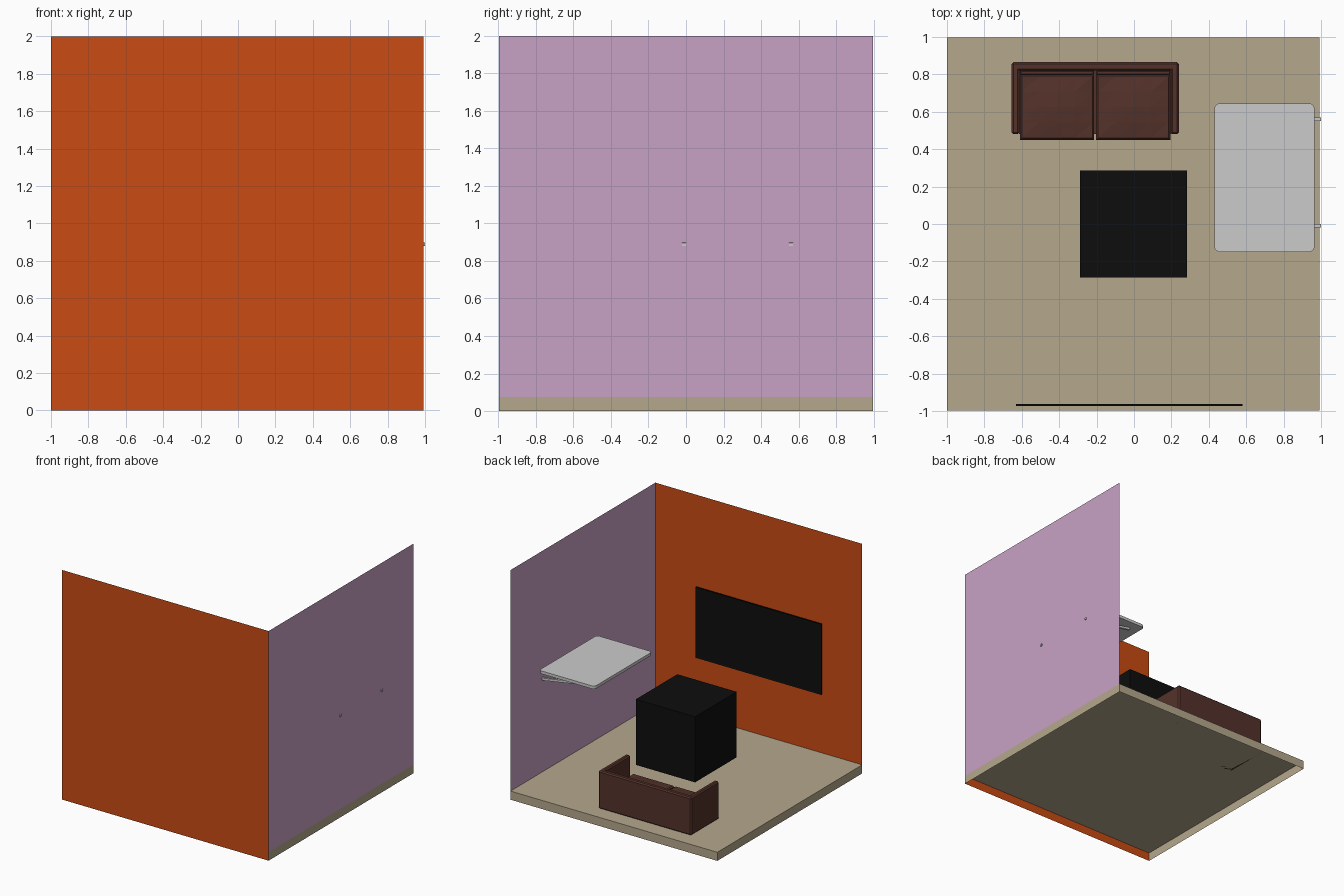
import bpy, bmesh, math
from mathutils import Vector

if "Cube" in bpy.data.objects:
    bpy.data.objects.remove(bpy.data.objects["Cube"])


def material(name, rgb):
    m = bpy.data.materials.new(name)
    lin = [((c / 255 + 0.055) / 1.055) ** 2.4 if c > 10 else c / 255 / 12.92 for c in rgb]
    m.diffuse_color = (*lin, 1)
    m.use_nodes = True
    m.node_tree.nodes["Principled BSDF"].inputs["Base Color"].default_value = m.diffuse_color
    return m


ORANGE = material("orange_paint", (202, 75, 18))
LILAC = material("lilac_paint", (201, 162, 197))
TAN = material("tan_floor", (181, 167, 140))
BROWN = material("brown_leather", (84, 50, 42))
BLACK = material("black", (13, 13, 13))


def finish(name, bm, mat=None):
    bmesh.ops.recalc_face_normals(bm, faces=bm.faces)
    me = bpy.data.meshes.new(name)
    bm.to_mesh(me)
    bm.free()
    ob = bpy.data.objects.new(name, me)
    bpy.context.collection.objects.link(ob)
    if mat:
        me.materials.append(mat)
    return ob


def box_bm(lo, hi):
    bm = bmesh.new()
    bmesh.ops.create_cube(bm, size=1)
    for v in bm.verts:
        v.co = Vector([l + (c + 0.5) * (h - l) for c, l, h in zip(v.co, lo, hi)])
    return bm


def box(name, lo, hi, mat=None, bevel=0):
    bm = box_bm(lo, hi)
    if bevel:
        bmesh.ops.bevel(bm, geom=bm.edges[:], offset=bevel, segments=1, affect='EDGES')
    return finish(name, bm, mat)


def prism(name, pts, direction, mat=None):
    bm = bmesh.new()
    face = bm.faces.new([bm.verts.new(p) for p in pts])
    ext = bmesh.ops.extrude_face_region(bm, geom=[face], use_keep_orig=True)
    bmesh.ops.translate(bm, vec=direction,
                        verts=[e for e in ext["geom"] if isinstance(e, bmesh.types.BMVert)])
    return finish(name, bm, mat)


def sheet(name, pts, mat):
    bm = bmesh.new()
    bm.faces.new([bm.verts.new(p) for p in pts])
    return finish(name, bm, mat)


# Room shell: thin walls, and a floor slab left open underneath and along the front
L, R, Y, F = -1.0, 0.993, 0.997, 0.075
sheet("front_wall", [(L, -Y, 0), (R, -Y, 0), (R, -Y, 2), (L, -Y, 2)], ORANGE)
sheet("right_wall", [(R, -Y, F), (R, Y, F), (R, Y, 2), (R, -Y, 2)], LILAC)
bm = box_bm((L, -Y, 0), (R, Y, F))
bm.normal_update()
bmesh.ops.delete(bm, geom=[f for f in bm.faces if f.normal.z < -0.5 or f.normal.y < -0.5],
                 context='FACES')
finish("floor", bm, TAN)

# Wall screen with a slim raised frame
bm = box_bm((-0.63, -0.972, 0.598), (0.58, -0.962, 1.215))
bm.normal_update()
front = [f for f in bm.faces if f.normal.y > 0.5]
bmesh.ops.inset_region(bm, faces=front, thickness=0.01)
bmesh.ops.translate(bm, verts=front[0].verts[:], vec=(0, -0.004, 0))
finish("wall_screen", bm, BLACK)

# Floating black cube
box("black_cube", (-0.288, -0.285, 0.222), (0.283, 0.287, 0.793), BLACK)

# Sofa frame: arms, back and base
X0, X1, YB, YF = -0.655, 0.24, 0.865, 0.48
box("sofa_back", (X0, 0.82, F), (X1, YB, 0.405), BROWN, 0.01)
for side, x in (("left", X0), ("right", X1 - 0.043)):
    box(side + "_sofa_arm", (x, YF, F), (x + 0.043, YB, 0.405), BROWN, 0.01)
box("sofa_base", (X0 + 0.04, YF, F), (X1 - 0.04, 0.83, 0.17), BROWN)


# Seat cushions: faceted domed top over a chamfered block
def cushion(name, x0, x1, y0, y1, z0, z1):
    bm = bmesh.new()
    bmesh.ops.create_grid(bm, x_segments=4, y_segments=4, size=1)
    bmesh.ops.triangulate(bm, faces=bm.faces[:], quad_method='FIXED')
    border = [e for e in bm.edges if e.is_boundary]
    for v in bm.verts:
        dome = (1 - v.co.x ** 2) * (1 - v.co.y ** 2)
        v.co = Vector(((x0 + x1) / 2 + v.co.x * ((x1 - x0) / 2 - 0.01),
                       (y0 + y1) / 2 + v.co.y * ((y1 - y0) / 2 - 0.01), z1 + 0.015 * dome))
    cx, cy = (x0 + x1) / 2, (y0 + y1) / 2
    for z, grow in ((z1 - 0.012, 0.01), (z0, 0)):
        ext = bmesh.ops.extrude_edge_only(bm, edges=border)["geom"]
        border = [e for e in ext if isinstance(e, bmesh.types.BMEdge)]
        for v in [e for e in ext if isinstance(e, bmesh.types.BMVert)]:
            v.co.x = cx + (v.co.x - cx) * (1 + grow / ((x1 - x0) / 2 - 0.01))
            v.co.y = cy + (v.co.y - cy) * (1 + grow / ((y1 - y0) / 2 - 0.01))
            v.co.z = z
    bmesh.ops.contextual_create(bm, geom=border)
    finish(name, bm, BROWN)


for side, x0, x1 in (("left", -0.61, -0.213), ("right", -0.202, 0.195)):
    cushion(side + "_seat_cushion", x0, x1, 0.45, 0.80, 0.165, 0.235)
    box(side + "_back_cushion", (x0, 0.797, 0.165), (x1, 0.822, 0.38), BROWN, 0.006)

# Shelf table: rounded slab carried by two sloping wall struts
tx0, tx1, ty0, ty1, r = 0.43, 0.965, -0.15, 0.645, 0.03
outline = []
for i, (cx, cy) in enumerate(((tx1 - r, ty1 - r), (tx0 + r, ty1 - r),
                              (tx0 + r, ty0 + r), (tx1 - r, ty0 + r))):
    for k in range(6):
        a = math.pi / 2 * (i + k / 5)
        outline.append((cx + r * math.cos(a), cy + r * math.sin(a), 0.975))
prism("table_top", outline, (0, 0, 0.026))
for side, y in (("near", -0.01), ("far", 0.56)):
    prism(side + "_table_strut",
          [(1.0, y - 0.01, 0.88), (1.0, y - 0.01, 0.897), (0.96, y - 0.01, 0.902),
           (0.52, y - 0.01, 0.977), (0.52, y - 0.01, 0.957), (0.96, y - 0.01, 0.882)],
          (0, 0.02, 0))
